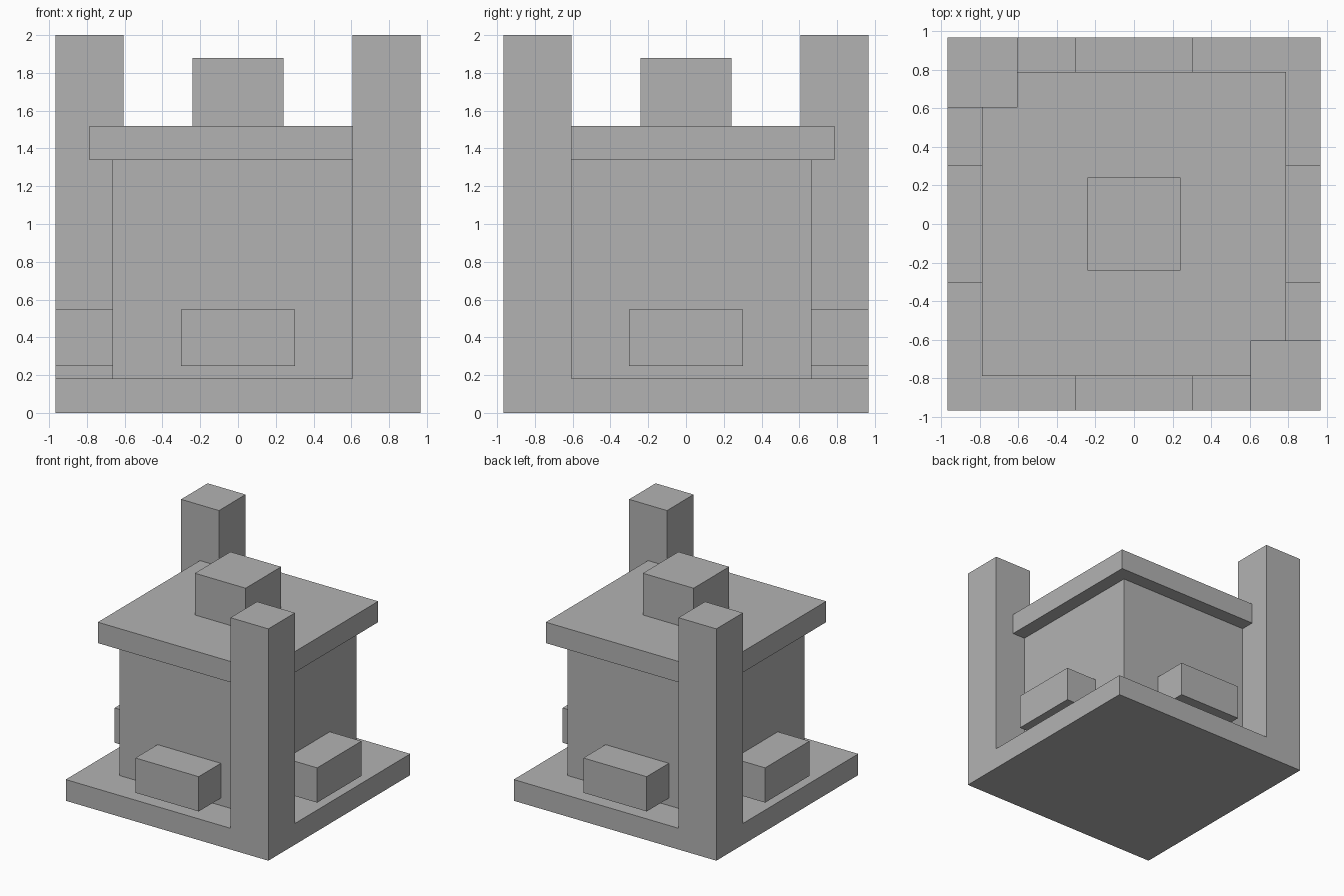
import bpy

cube = bpy.data.objects.get("Cube")
if cube:
    bpy.data.objects.remove(cube, do_unlink=True)

# Single plain grey
grey = bpy.data.materials.new("plain_grey")
grey.use_nodes = True
colour = (0.45, 0.45, 0.45, 1)
grey.diffuse_color = colour
grey.node_tree.nodes["Principled BSDF"].inputs["Base Color"].default_value = colour


def box(name, low, high):
    """Add a box between two opposite corners."""
    centre = [(a + b) / 2 for a, b in zip(low, high)]
    bpy.ops.mesh.primitive_cube_add(size=1, location=centre)
    obj = bpy.context.object
    obj.name = name
    obj.scale = [b - a for a, b in zip(low, high)]
    bpy.ops.object.transform_apply(location=False, rotation=False, scale=True)
    obj.data.materials.append(grey)
    return obj


def slab(name, half, bottom, top):
    """Add a square box centred on the vertical axis."""
    return box(name, (-half, -half, bottom), (half, half, top))


EDGE, WALL, POST = 0.967, 0.665, 0.605

# Central stack
slab("base", EDGE, 0, 0.183)
slab("body", WALL, 0.183, 1.34)
slab("roof", 0.787, 1.34, 1.52)
slab("roof_cap", 0.242, 1.52, 1.88)

# Tall posts on two opposite corners
box("front_left_post", (POST, -EDGE, 0), (EDGE, -POST, 2))
box("back_right_post", (-EDGE, POST, 0), (-POST, EDGE, 2))

# Ledge blocks projecting from the middle of each wall
W, LOW, HIGH = 0.302, 0.247, 0.547
for side, s in (("front", -1), ("back", 1)):
    a, b = sorted((s * WALL, s * EDGE))
    box(side + "_ledge", (-W, a, LOW), (W, b, HIGH))
for side, s in (("right", -1), ("left", 1)):
    a, b = sorted((s * WALL, s * EDGE))
    box(side + "_ledge", (a, -W, LOW), (b, W, HIGH))
